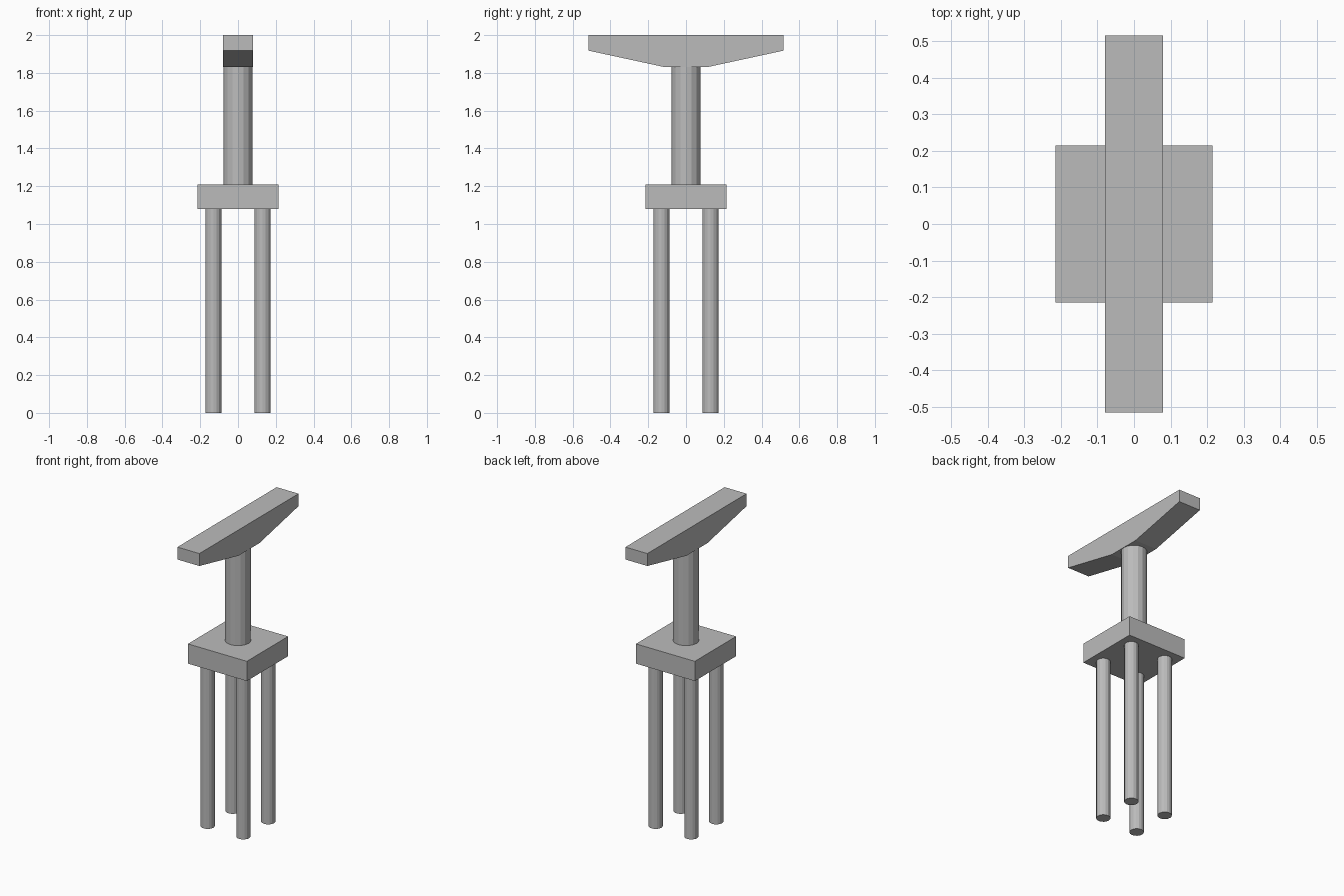
import bpy, bmesh, math

if "Cube" in bpy.data.objects:
    bpy.data.objects.remove(bpy.data.objects["Cube"], do_unlink=True)

concrete = bpy.data.materials.new("concrete_grey")
concrete.use_nodes = True
GREY = (0.5, 0.5, 0.5, 1)
concrete.diffuse_color = GREY
concrete.node_tree.nodes["Principled BSDF"].inputs["Base Color"].default_value = GREY


def cylinder(name, x, y, radius, low, high, sides):
    bpy.ops.mesh.primitive_cylinder_add(
        vertices=sides, radius=radius, depth=high - low,
        location=(x, y, (low + high) / 2))
    obj = bpy.context.object
    obj.name = name
    obj.data.materials.append(concrete)
    return obj


# Four piles under the footing
for side, x in (("left", 0.13), ("right", -0.13)):
    for end, y in (("front", -0.13), ("back", 0.13)):
        cylinder(f"pile_{end}_{side}", x, y, 0.043, 0, 1.08, 16)

# Square footing slab
bpy.ops.mesh.primitive_cube_add(size=1, location=(0, 0, 1.145))
footing = bpy.context.object
footing.name = "footing"
footing.scale = (0.43, 0.43, 0.13)
footing.data.materials.append(concrete)

# Round column
cylinder("column", 0, 0, 0.078, 1.208, 1.832, 16)

# Hammerhead cap: side profile extruded across the width
half = [(0.11, 1.83), (0.517, 1.918), (0.517, 2.0)]
profile = half + [(-y, z) for y, z in reversed(half)]
bm = bmesh.new()
face = bm.faces.new([bm.verts.new((-0.08, y, z)) for y, z in profile])
result = bmesh.ops.extrude_face_region(bm, geom=[face])
moved = [v for v in result["geom"] if isinstance(v, bmesh.types.BMVert)]
bmesh.ops.translate(bm, verts=moved, vec=(0.16, 0, 0))
bmesh.ops.recalc_face_normals(bm, faces=bm.faces)
mesh = bpy.data.meshes.new("pier_cap")
bm.to_mesh(mesh)
bm.free()
mesh.materials.append(concrete)
cap = bpy.data.objects.new("pier_cap", mesh)
bpy.context.collection.objects.link(cap)
